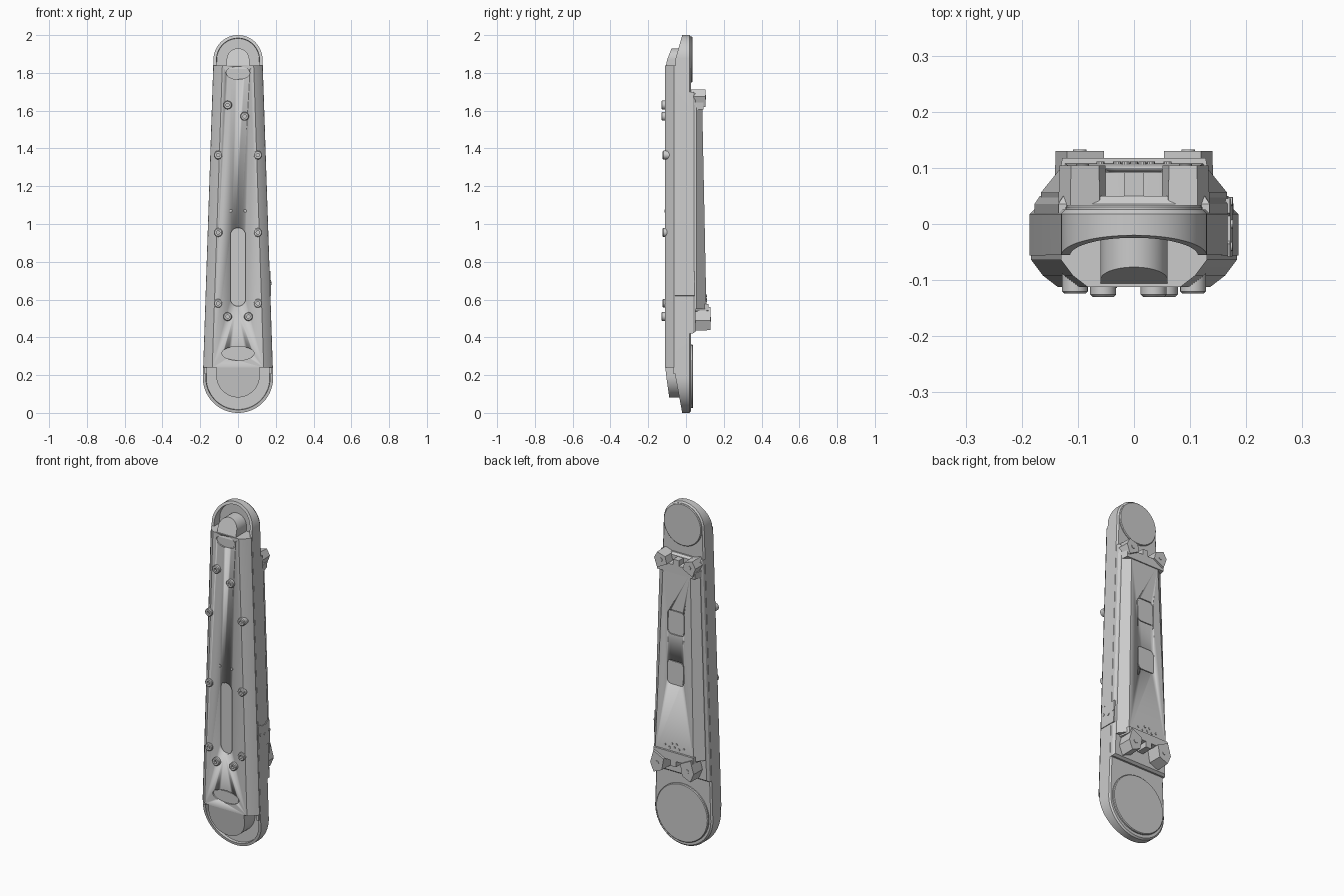
import bpy, bmesh, math
from mathutils import Vector, Matrix

cube = bpy.data.objects.get("Cube")
if cube:
    bpy.data.objects.remove(cube, do_unlink=True)

grey = bpy.data.materials.new("plain grey")
grey.use_nodes = True
grey.diffuse_color = (0.6, 0.6, 0.6, 1)
grey.node_tree.nodes["Principled BSDF"].inputs["Base Color"].default_value = (0.6, 0.6, 0.6, 1)

# Tapered capsule that governs the whole arm
Z0, R0, Z1, R1 = 0.186, 0.186, 1.87, 0.13
TILT = math.asin((R0 - R1) / (Z1 - Z0))


def half_width(z):
    return R0 + (R1 - R0) * (z - Z0) / (Z1 - Z0)


def loft(name, rings, angle=30):
    """Join rings of equal length with side faces and cap both ends."""
    bm = bmesh.new()
    rows = [[bm.verts.new(p) for p in ring] for ring in rings]
    n = len(rows[0])
    for a, b in zip(rows, rows[1:]):
        for i in range(n):
            j = (i + 1) % n
            bm.faces.new((a[i], a[j], b[j], b[i]))
    bm.faces.new(rows[0])
    bm.faces.new(rows[-1])
    bmesh.ops.recalc_face_normals(bm, faces=bm.faces)
    mesh = bpy.data.meshes.new(name)
    bm.to_mesh(mesh)
    bm.free()
    mesh.materials.append(grey)
    ob = bpy.data.objects.new(name, mesh)
    bpy.context.collection.objects.link(ob)
    bpy.ops.object.select_all(action='DESELECT')
    ob.select_set(True)
    bpy.context.view_layer.objects.active = ob
    bpy.ops.object.shade_smooth_by_angle(angle=math.radians(angle))
    return ob


def prism(name, pts, y0, y1, inset=1.0):
    """Extrude an x-z outline in y; y1 may be a function of z, inset scales the far end."""
    far = y1 if callable(y1) else (lambda z: y1)
    cx = sum(p[0] for p in pts) / len(pts)
    cz = sum(p[1] for p in pts) / len(pts)
    end = [(cx + (x - cx) * inset, cz + (z - cz) * inset) for x, z in pts]
    return loft(name, [[(x, y0, z) for x, z in pts], [(x, far(z), z) for x, z in end]])


def arc(x, z, r, a0, a1, n, rz=None):
    return [(x + r * math.cos(a0 + (a1 - a0) * i / n),
             z + (rz or r) * math.sin(a0 + (a1 - a0) * i / n)) for i in range(n + 1)]


def ellipse(x, z, rx, rz=None, n=32):
    return arc(x, z, rx, 0, math.tau, n, rz)[:-1]


def rounded(hx, z0, z1, r):
    pts = []
    for k, (x, z) in enumerate([(hx - r, z1 - r), (r - hx, z1 - r), (r - hx, z0 + r), (hx - r, z0 + r)]):
        pts += arc(x, z, r, k * math.pi / 2, (k + 1) * math.pi / 2 - 0.001, 8)
    return pts


def capsule(inset):
    return (arc(0, Z1, R1 - inset, TILT, math.pi - TILT, 32)
            + arc(0, Z0, R0 - inset, math.pi - TILT, math.tau + TILT, 40))


def taper(z0, z1, inset):
    a, b = half_width(z0) - inset, half_width(z1) - inset
    return [(-a, z0), (a, z0), (b, z1), (-b, z1)]


def at(pts, y):
    return [(x, y(z) if callable(y) else y, z) for x, z in pts]


def cut(target, outline, y0, y1):
    cutter = prism("cutter", outline, y0, y1)
    cutter.hide_render = True
    mod = target.modifiers.new("recess", 'BOOLEAN')
    mod.object, mod.operation, mod.solver = cutter, 'DIFFERENCE', 'EXACT'
    bpy.context.view_layer.objects.active = target
    bpy.ops.object.modifier_apply(modifier=mod.name)
    bpy.data.objects.remove(cutter, do_unlink=True)


# Shell with sloping rims and hollow ends
LOW, HIGH = 0.24, 1.84


def rim(z):
    if z > HIGH:
        return -0.065 + 0.045 * (z - HIGH) / (2 - HIGH)
    return -0.065 + 0.045 * max(0, LOW - z) / LOW


loft("shell", [at(capsule(0.008), 0.026), at(capsule(0), 0.018), at(capsule(0), rim),
               at(capsule(0.016), rim), at(capsule(0.018), -0.008)])

# Raised front hull with bevelled long edges
hull = loft("front_hull", [at(taper(LOW, HIGH, 0.001), 0), at(taper(LOW, HIGH, 0.001), -0.064),
                           at(taper(LOW, HIGH, 0.022), -0.092), at(taper(LOW, HIGH, 0.048), -0.112)], 20)
cut(hull, rounded(0.04, 0.565, 0.98, 0.039), -0.2, -0.098)
cut(hull, ellipse(0, 1.80, 0.063, 0.034), -0.2, -0.104)
cut(hull, ellipse(0, 0.315, 0.085, 0.037), -0.2, -0.104)
prism("slot_floor", rounded(0.033, 0.572, 0.973, 0.032), -0.09, -0.102)
prism("upper_oval", ellipse(0, 1.80, 0.058, 0.029), -0.09, -0.109)
prism("lower_oval", ellipse(0, 0.315, 0.08, 0.032), -0.09, -0.109)

# Round bosses in the hollow ends, with sloped fronts
prism("upper_boss", [(0.06, 1.82)] + arc(0, 1.87, 0.06, 0, math.pi, 24) + [(-0.06, 1.82)],
      0, lambda z: -0.111 + 0.38 * max(0, z - HIGH))
prism("lower_boss", [(-0.115, 0.26)] + arc(0, 0.197, 0.115, math.pi, math.tau, 32) + [(0.115, 0.26)],
      0, lambda z: -0.111 + 0.14 * max(0, LOW - z))
for s, side in ((1, "left"), (-1, "right")):
    prism(f"{side}_lower_tab", [(s * x, z) for x, z in
                                ((0.165, 0.26), (0.165, 0.205), (0.178, 0.205), (0.178, 0.26))],
          0, -0.066)

# Front screws and pins
screws = [(-0.055, 1.63, 0.13), (0.035, 1.57, 0.13), (-0.055, 0.51, 0.13), (0.055, 0.51, 0.13)]
screws += [(s * 0.105, z, 0.124) for s in (1, -1) for z in (0.58, 0.955, 1.365)]
for x, z, y in screws:
    loft("front_screw", [at(ellipse(x, z, r, n=20), -d) for r, d in
                         ((0.023, 0.08), (0.023, y - 0.004), (0.019, y), (0.009, y), (0.009, y - 0.012))])
for s in (1, -1):
    prism("front_pin", ellipse(s * 0.038, 1.07, 0.008, n=12), -0.1, -0.114)

# Back discs on the joint ends
for name, z, r, y in (("upper_disc", 1.87, 0.122, 0.034), ("lower_disc", 0.193, 0.168, 0.038)):
    loft(name, [at(ellipse(0, z, q, n=56), d) for q, d in ((r, 0), (r, y - 0.004), (r - 0.004, y))])

# Back body layer and sloping cover
loft("back_body", [at(taper(0.42, 1.70, 0.001), 0), at(taper(0.42, 1.70, 0.001), 0.036),
                   at(taper(0.43, 1.69, 0.010), 0.05)], 10)


def cover_back(z):
    return 0.108 - 0.022 * (z - 0.55) / 1.07


cover = loft("back_cover", [at(taper(0.55, 1.63, 0.008), 0.03), at(taper(0.55, 1.63, 0.008), 0.056),
                            at(taper(0.55, 1.63, 0.05), cover_back)], 10)
for z in (1.03, 1.32):
    outline = rounded(0.055, z - 0.07, z + 0.07, 0.025)
    cut(cover, outline, 0.2, lambda h: cover_back(h) - 0.007)
    prism("back_panel", rounded(0.05, z - 0.065, z + 0.065, 0.022), 0.07, lambda h: cover_back(h) - 0.002)
for x, z in ((-0.06, 0.605), (-0.03, 0.595), (0, 0.6), (0.03, 0.595), (0.06, 0.605), (-0.015, 0.62), (0.015, 0.62)):
    prism("cover_pin", ellipse(x, z, 0.007, n=10), 0.09, 0.111)


# Back brackets: cross strip, two angled lugs and a centre fin
def bracket(name, z, up, hw, y):
    prism(name + "_strip", [(-hw, z - up * 0.025), (hw, z - up * 0.025), (hw, z + up * 0.015),
                            (hw * 0.55, z + up * 0.03), (-hw * 0.55, z + up * 0.03), (-hw, z + up * 0.015)],
          0.03, y - 0.012, 0.9)
    tall = 0.085 if up > 0 else 0.12
    for s, side in ((1, "left"), (-1, "right")):
        lug = [(0.36, 0.025), (0.85, -0.01), (1.0, tall * 0.55), (0.84, tall), (0.45, tall * 0.8)]
        prism(f"{name}_{side}_lug", [(s * hw * u, z + up * v) for u, v in lug], 0.02, y, 0.95)
        px, pz = s * hw * 0.68, z + up * tall * 0.5
        prism(f"{name}_{side}_bolt", ellipse(px, pz, 0.012, n=16), y - 0.02, y + 0.003)
    prism(name + "_fin", [(-0.018, z), (0.018, z), (0.018, z + up * 0.06), (-0.018, z + up * 0.06)],
          0.02, y - 0.012)


bracket("upper_bracket", 1.628, 1, 0.135, 0.104)
bracket("lower_bracket", 0.555, -1, 0.142, 0.13)

# Notched plate with screws on the left side
plate = prism("side_plate", [(-0.058, -0.065), (0.045, -0.065), (0.045, 0.065), (0.02, 0.065),
                             (0.014, 0.055), (-0.03, 0.055), (-0.036, 0.065), (-0.058, 0.065)], 0.004, -0.004)
parts = [plate]
for u, v in ((-0.04, 0.01), (0, 0), (0.04, 0.01)):
    parts.append(prism("plate_screw", ellipse(u, v, 0.008, n=12), 0.002, -0.007))
frame = Matrix.Translation((half_width(0.685), 0, 0.685)) @ Matrix.Rotation(-TILT, 4, 'Y') @ Matrix.Rotation(math.pi / 2, 4, 'Z')
for ob in parts:
    ob.data.transform(frame)
